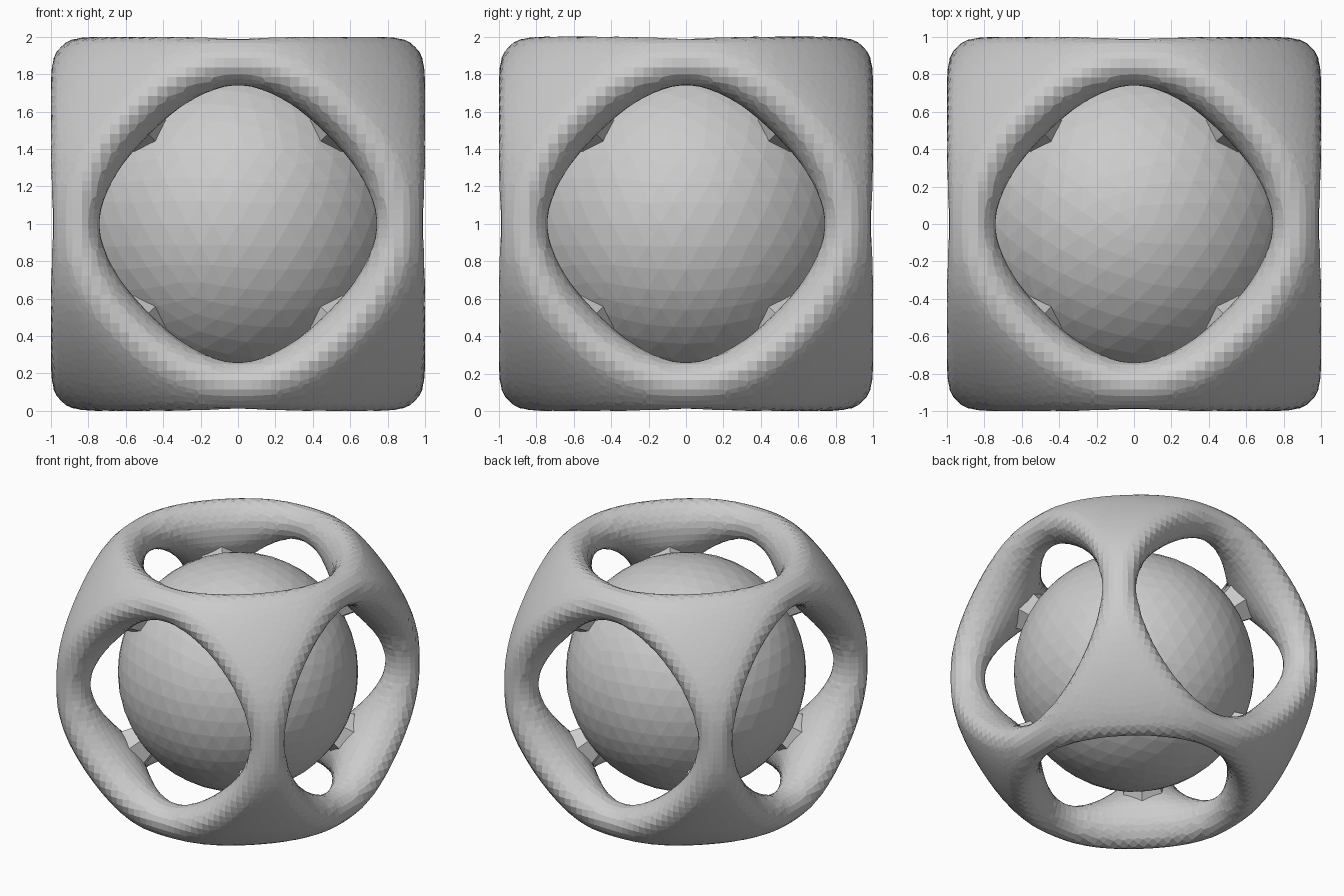
import bpy, bmesh, math
from itertools import product
from mathutils import Vector, Matrix

cube = bpy.data.objects.get("Cube")
if cube:
    bpy.data.objects.remove(cube, do_unlink=True)

BALL_RADIUS = 0.875
SHELL = 1.2       # middle radius of the bars
BAR = 0.125       # half thickness of a bar at its middle
STEP = 0.05       # facet size

grey = bpy.data.materials.new("plain grey")
grey.use_nodes = True
grey.diffuse_color = (0.6, 0.6, 0.6, 1)
grey.node_tree.nodes["Principled BSDF"].inputs["Base Color"].default_value = grey.diffuse_color


def add_object(name, bm):
    bmesh.ops.recalc_face_normals(bm, faces=bm.faces)
    mesh = bpy.data.meshes.new(name)
    bm.to_mesh(mesh)
    bm.free()
    mesh.materials.append(grey)
    obj = bpy.data.objects.new(name, mesh)
    obj.location.z = 1
    bpy.context.collection.objects.link(obj)


def cage_field(x, y, z):
    """Negative inside a round shell with six holes, swelling at its eight corners."""
    r2 = x * x + y * y + z * z
    if r2 < 0.4:
        return 1.0
    spread = (x**8 + y**8 + z**8) / r2**4
    cornerness = 27 * (x * y * z) ** 2 / r2**3
    v = 1 - (spread - 0.125) / 0.0325
    depth = math.sqrt(r2) - SHELL + 0.05 * cornerness
    flat = 0.5 if depth > 0 else 0.02      # outside stays flat, inside bulges
    return (depth / BAR) ** 2 - v / (1 - flat + flat * max(v, 0))


def faceted_surface(field, half):
    """Wrap the zero level of a field in quads, one vertex per grid cell."""
    n = 2 * math.ceil(half / STEP) + 1
    rng = range(n)
    pos = [(i - (n - 1) / 2) * STEP for i in rng]
    val = {(i, j, k): field(pos[i], pos[j], pos[k]) for i in rng for j in rng for k in rng}
    axes = ((1, 0, 0), (0, 1, 0), (0, 0, 1))

    def shift(p, d, s=1):
        return tuple(a + s * b for a, b in zip(p, d))

    # every crossed grid edge adds its crossing point to the four cells around it
    cells, rings = {}, []
    for p, a in val.items():
        for axis, d in enumerate(axes):
            q = shift(p, d)
            b = val.get(q)
            if b is None or (a < 0) == (b < 0):
                continue
            point = Vector([pos[c] for c in p]) + Vector(d) * (STEP * a / (a - b))
            u, w = axes[(axis + 1) % 3], axes[(axis + 2) % 3]
            ring = [p, shift(p, u, -1), shift(shift(p, u, -1), w, -1), shift(p, w, -1)]
            rings.append(ring)
            for c in ring:
                cells.setdefault(c, []).append(point)

    bm = bmesh.new()
    verts = {c: bm.verts.new(sum(pts, Vector()) / len(pts)) for c, pts in cells.items()}
    for ring in rings:
        bm.faces.new([verts[c] for c in ring])
    return bm


# outer cage, fitted to a two unit box
bm = faceted_surface(cage_field, 1.1)
reach = max(abs(c) for v in bm.verts for c in v.co)
bmesh.ops.scale(bm, vec=Vector((1, 1, 1)) / reach, verts=bm.verts)
add_object("outer_cage", bm)

# ball inside the cage
bm = bmesh.new()
bmesh.ops.create_icosphere(bm, subdivisions=4, radius=BALL_RADIUS)
add_object("inner_ball", bm)

# short necks joining the ball to the cage corners
bm = bmesh.new()
for corner in product((-1, 1), repeat=3):
    out = Vector(corner).normalized()
    place = Matrix.Translation(out * 0.9) @ out.to_track_quat("Z", "Y").to_matrix().to_4x4()
    bmesh.ops.create_cone(bm, segments=6, radius1=0.13, radius2=0.17, depth=0.12, matrix=place)
add_object("corner_necks", bm)
